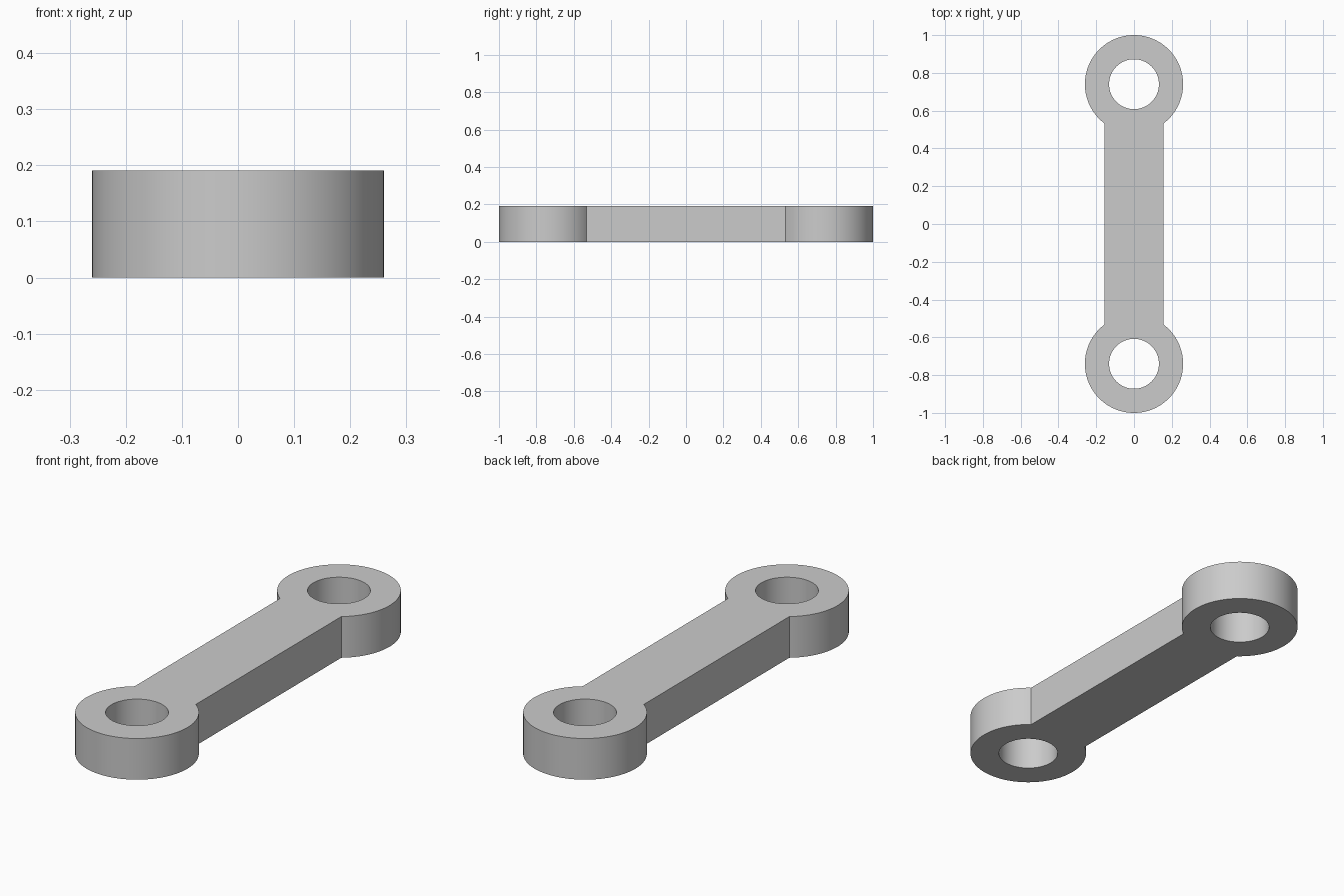
import bpy
import bmesh
from math import asin, cos, sin, pi

EYE_Y, EYE_R, HOLE_R = 0.74, 0.26, 0.132
ARM_HALF, HEIGHT, SEGMENTS = 0.157, 0.191, 96

cube = bpy.data.objects.get("Cube")
if cube:
    bpy.data.objects.remove(cube, do_unlink=True)


def arc(cy, radius, start, end, count):
    """Points along an arc centred on the length axis."""
    steps = [start + (end - start) * i / count for i in range(count + 1)]
    return [(radius * cos(a), cy + radius * sin(a)) for a in steps]


def add_loop(bm, points):
    verts = [bm.verts.new((x, y, 0)) for x, y in points]
    for a, b in zip(verts, verts[1:] + verts[:1]):
        bm.edges.new((a, b))


bm = bmesh.new()

# Outer outline: two round eyes joined by the straight arm
neck = asin(ARM_HALF / EYE_R)
back = arc(EYE_Y, EYE_R, neck - pi / 2, 3 * pi / 2 - neck, SEGMENTS)
front = [(-x, -y) for x, y in back]
add_loop(bm, back + front)

# Pin hole through each eye
for side in (-1, 1):
    add_loop(bm, arc(side * EYE_Y, HOLE_R, 0, 2 * pi, SEGMENTS)[:-1])

# Fill the profile around the holes and raise it to full thickness
bmesh.ops.triangle_fill(bm, use_beauty=True, use_dissolve=False, edges=bm.edges[:])
raised = bmesh.ops.extrude_face_region(bm, geom=bm.faces[:], use_keep_orig=True)
top = [g for g in raised["geom"] if isinstance(g, bmesh.types.BMVert)]
bmesh.ops.translate(bm, verts=top, vec=(0, 0, HEIGHT))
bmesh.ops.recalc_face_normals(bm, faces=bm.faces[:])

mesh = bpy.data.meshes.new("connecting_link")
bm.to_mesh(mesh)
bm.free()
link = bpy.data.objects.new("connecting_link", mesh)
bpy.context.collection.objects.link(link)

# Plain grey metal
grey = bpy.data.materials.new("light_grey")
grey.use_nodes = True
colour = (0.6, 0.6, 0.6, 1)
grey.diffuse_color = colour
grey.node_tree.nodes["Principled BSDF"].inputs["Base Color"].default_value = colour
mesh.materials.append(grey)

# Smooth round walls with crisp rims
bpy.ops.object.select_all(action="DESELECT")
link.select_set(True)
bpy.context.view_layer.objects.active = link
bpy.ops.object.shade_smooth_by_angle(angle=pi / 6)
